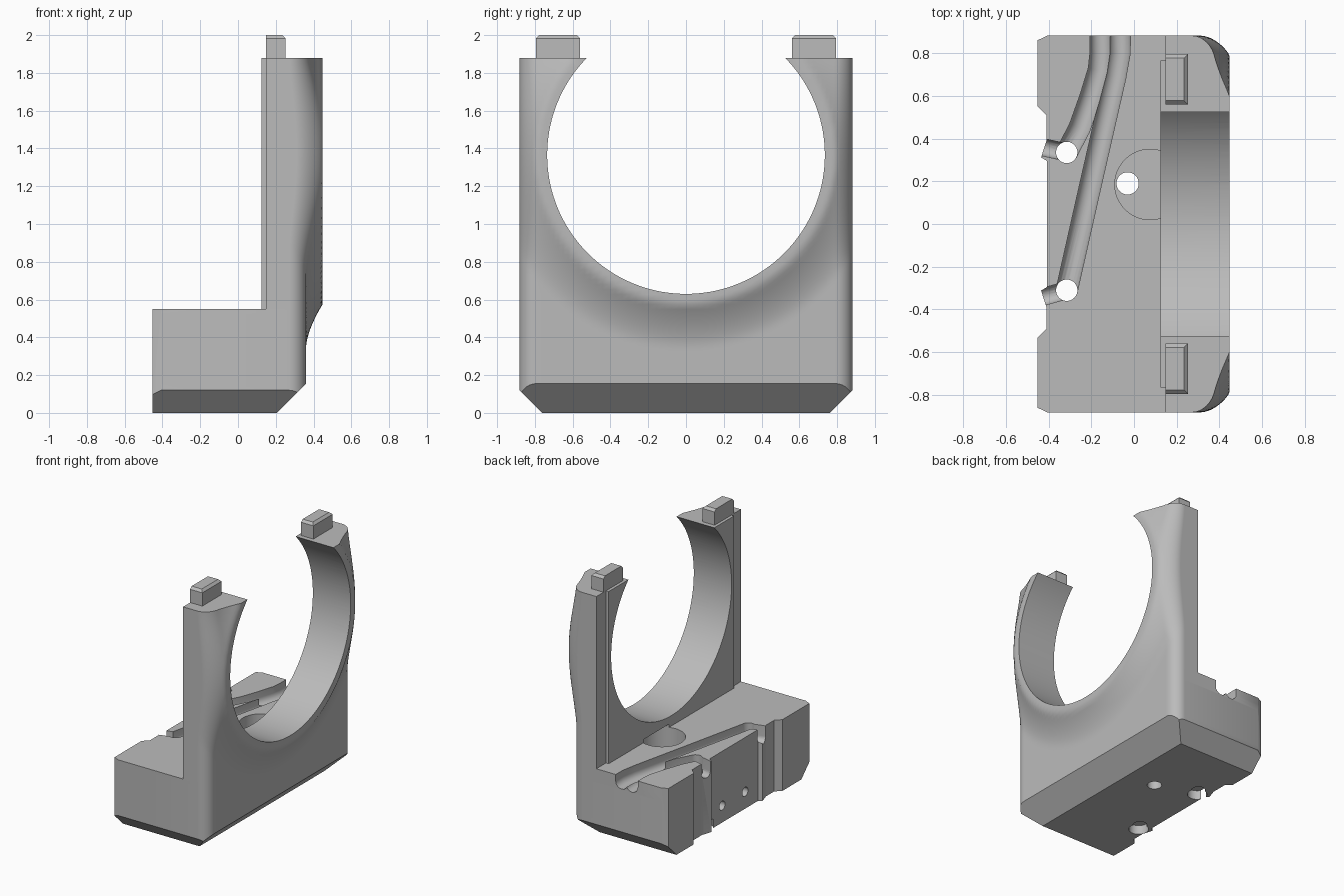
import bpy, bmesh, math
from mathutils import Vector

if "Cube" in bpy.data.objects:
    bpy.data.objects.remove(bpy.data.objects["Cube"], do_unlink=True)

grey = bpy.data.materials.new("plain_grey")
grey.use_nodes = True
grey.diffuse_color = (0.5, 0.5, 0.5, 1)
grey.node_tree.nodes["Principled BSDF"].inputs["Base Color"].default_value = (0.5, 0.5, 0.5, 1)

HALF, TOP, DECK, BACK, FRONT = 0.882, 1.88, 0.55, -0.452, 0.448
RING_Z, RING_R = 1.365, 0.735


def make_object(name, bm):
    bmesh.ops.recalc_face_normals(bm, faces=bm.faces)
    mesh = bpy.data.meshes.new(name)
    bm.to_mesh(mesh)
    bm.free()
    mesh.materials.append(grey)
    obj = bpy.data.objects.new(name, mesh)
    bpy.context.collection.objects.link(obj)
    return obj


def slice_off(bm, point, normal):
    """Cut away everything on the normal's side and cap the cut."""
    geom = bm.verts[:] + bm.edges[:] + bm.faces[:]
    bmesh.ops.bisect_plane(bm, geom=geom, plane_co=point, plane_no=Vector(normal).normalized(),
                           clear_outer=True)
    bmesh.ops.holes_fill(bm, edges=[e for e in bm.edges if e.is_boundary], sides=0)


def loft(rings):
    """Solid through a list of matching closed rings."""
    bm = bmesh.new()
    rings = [[bm.verts.new(p) for p in ring] for ring in rings]
    n = len(rings[0])
    for a, b in zip(rings, rings[1:]):
        for i in range(n):
            j = (i + 1) % n
            bm.faces.new((a[i], a[j], b[j], b[i]))
    bm.faces.new(rings[0])
    bm.faces.new(rings[-1])
    return bm


def prism(outline, z0, z1):
    return loft([[(x, y, z) for x, y in outline] for z in (z0, z1)])


def box(x0, x1, y0, y1, z0, z1):
    return prism([(x0, y0), (x1, y0), (x1, y1), (x0, y1)], z0, z1)


def post(x, y, r, z0, z1, n=48):
    turn = [math.tau * i / n for i in range(n)]
    return prism([(x + r * math.cos(a), y + r * math.sin(a)) for a in turn], z0, z1)


def groove(path, w, depth):
    """Round-bottomed channel cutter following a path on the deck."""
    pts = [Vector(p) for p in path]
    rings = []
    for i, p in enumerate(pts):
        d = (pts[min(i + 1, len(pts) - 1)] - pts[max(i - 1, 0)]).normalized()
        side = Vector((-d.y, d.x))
        section = [(w, DECK + 0.1)]
        for k in range(9):
            a = math.pi * k / 8
            section.append((w * math.cos(a), DECK - depth + w * (1 - math.sin(a))))
        section.append((-w, DECK + 0.1))
        rings.append([(*(p + side * s), z) for s, z in section])
    return loft(rings)


def front_depth(y, z):
    """Raised lip round the ring, fading to a flatter face with rounded corners."""
    r = math.hypot(y, z - RING_Z)
    fade = min(max((1.02 - r) / 0.23, 0), 1)
    x = 0.36 + (FRONT - 0.36) * fade ** 1.6
    round_r = 0.09
    over = min(max(abs(y) - HALF + round_r, 0), round_r)
    return x - round_r + math.sqrt(max(round_r ** 2 - over ** 2, 0))


# Body: sculpted front sheet extruded to a flat back
bm = bmesh.new()
cols, rows = 72, 72
grid = []
for j in range(rows + 1):
    z = TOP * j / rows
    ys = [HALF * math.sin(math.pi * (i / cols - 0.5)) for i in range(cols + 1)]
    grid.append([bm.verts.new((front_depth(y, z), y, z)) for y in ys])
for lo, hi in zip(grid, grid[1:]):
    for i in range(cols):
        bm.faces.new((lo[i], lo[i + 1], hi[i + 1], hi[i]))
rim = [e for e in bm.edges if e.is_boundary]
new = bmesh.ops.extrude_edge_only(bm, edges=rim)["geom"]
for v in new:
    if isinstance(v, bmesh.types.BMVert):
        v.co.x = BACK
bmesh.ops.holes_fill(bm, edges=[e for e in bm.edges if e.is_boundary], sides=0)

# Bottom chamfers and trimmed back corners
slice_off(bm, (0.205, 0, 0), (1, 0, -1))
for s in (-1, 1):
    slice_off(bm, (0, s * 0.762, 0), (0, s, -1))
    slice_off(bm, (BACK, s * 0.86, 0), (-0.025, s * 0.052, 0))
body = make_object("bracket_body", bm)

# Cutters: space above the deck, then the big ring opening
cutters = [box(-1, 0.125, -1, 1, DECK, 3)]
for s in (-1, 1):
    y0, y1 = sorted((s * 0.765, s * 1.1))
    cutters.append(box(-1.1, 0.148, y0, y1, DECK, 3))
circle = [math.tau * i / 144 for i in range(144)]
cutters.append(loft([[(x, RING_R * math.cos(a), RING_Z + RING_R * math.sin(a)) for a in circle]
                     for x in (-0.2, 1)]))

# Stepped recess in the back face
half_step = [(-0.41, 0.39), (-0.435, 0.312), (-0.407, 0.295)]
recess = [(-0.7, 0.555), (-0.455, 0.555), (-0.41, 0.51)] + half_step
recess += [(x, -y) for x, y in reversed(half_step)]
recess += [(-0.41, -0.49), (-0.455, -0.535), (-0.7, -0.535)]
cutters.append(prism(recess, -1, 1))

# Wire channels on the deck, side slots, holes and underside pockets
cutters.append(groove([(-0.315, 0.335), (-0.255, 0.45), (-0.205, 0.59), (-0.165, 0.72),
                       (-0.156, 0.8), (-0.155, 1)], 0.05, 0.1))
cutters.append(groove([(-0.315, -0.31), (-0.2, 0.2), (-0.088, 0.69), (-0.068, 0.8),
                       (-0.065, 1)], 0.05, 0.1))
for y, tilt in ((0.335, 0.04), (-0.31, -0.05)):
    cutters.append(groove([(-0.315, y), (-0.55, y + tilt * 1.3)], 0.04, 0.12))
    cutters.append(post(-0.315, y, 0.05, -1, 1))
    cutters.append(post(-0.345, y - 0.05, 0.07, -1, 0.07))
cutters.append(post(0.075, 0.185, 0.165, 0.3, 0.575))
cutters.append(post(-0.03, 0.19, 0.052, -1, 0.56))

# Small screw holes low in the back face
for yc in (-0.14, 0.14):
    ring = [math.tau * i / 24 for i in range(24)]
    cutters.append(loft([[(x, yc + 0.035 * math.cos(a), 0.13 + 0.035 * math.sin(a)) for a in ring]
                         for x in (-0.6, -0.2)]))

bpy.context.view_layer.objects.active = body
for cut_mesh in cutters:
    cutter = make_object("cutter", cut_mesh)
    cutter.hide_render = True
    mod = body.modifiers.new("cut", "BOOLEAN")
    mod.operation = "DIFFERENCE"
    mod.solver = "EXACT"
    mod.object = cutter
    bpy.ops.object.modifier_apply(modifier=mod.name)
    bpy.data.objects.remove(cutter, do_unlink=True)

bpy.ops.object.select_all(action="DESELECT")
body.select_set(True)
bpy.ops.object.shade_smooth_by_angle(angle=math.radians(38))
body.modifiers.new("even_shading", "WEIGHTED_NORMAL").keep_sharp = True

# Locating pegs on top of both arms, chamfered on three sides
for s, name in ((-1, "front_peg"), (1, "back_peg")):
    y0, y1 = sorted((s * 0.56, s * 0.795))
    peg = box(0.148, 0.252, y0, y1, TOP, 2)
    slice_off(peg, (0.252, 0, 1.982), (1, 0, 1))
    slice_off(peg, (0, y0, 1.982), (0, -1, 1))
    slice_off(peg, (0, y1, 1.982), (0, 1, 1))
    make_object(name, peg)
